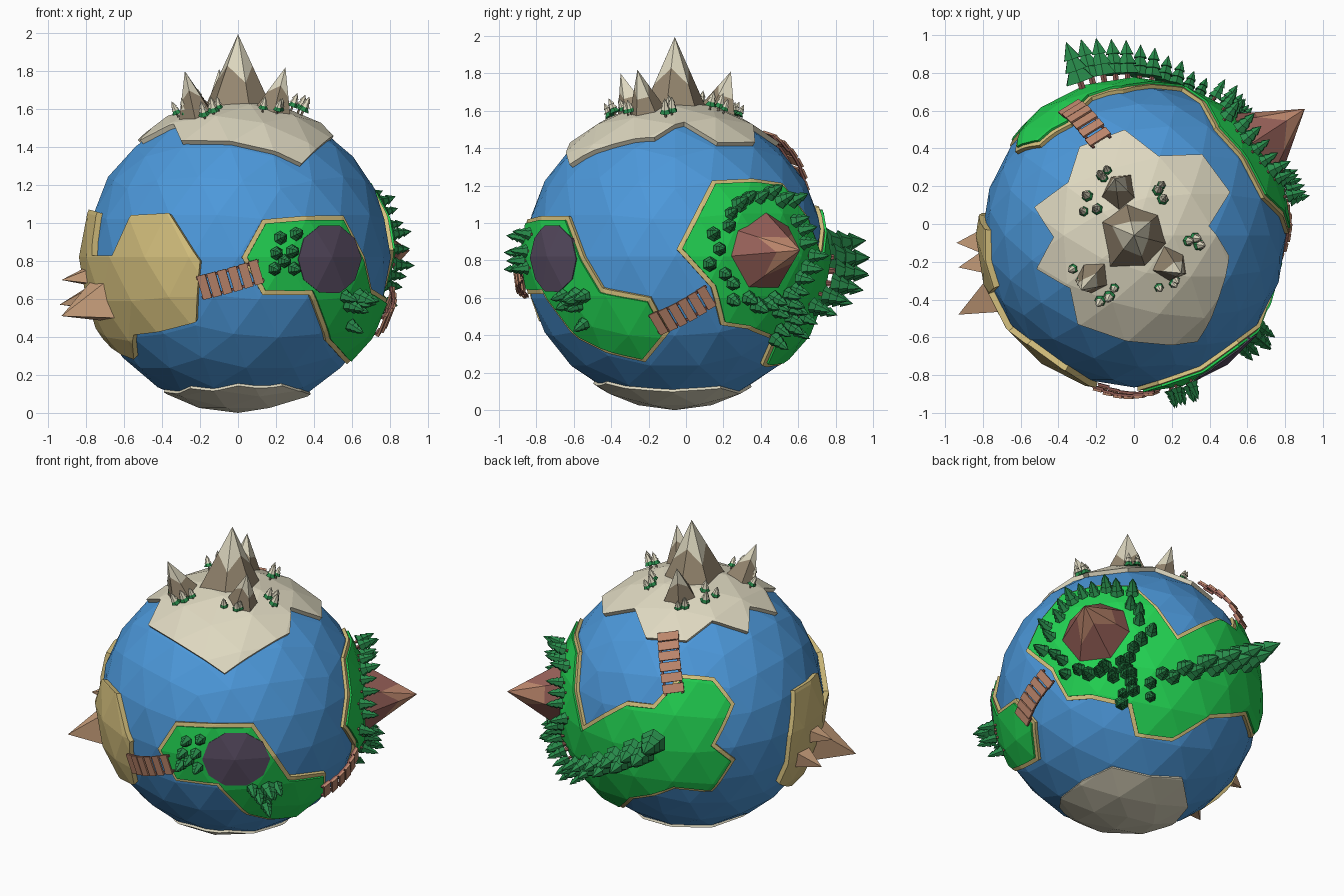
import bpy, bmesh, math, random
from mathutils import Vector, Matrix

random.seed(4)
if "Cube" in bpy.data.objects:
    bpy.data.objects.remove(bpy.data.objects["Cube"])

CENTRE = Vector((0, -0.06, 0.82))
R = 0.83
X, Y, Z = Vector((1, 0, 0)), Vector((0, 1, 0)), Vector((0, 0, 1))
# Sides of the globe as (right, up, outward) axes
FRONT, EAST, BACK, WEST = (X, Z, -Y), (Y, Z, X), (-X, Z, Y), (-Y, Z, -X)
TOP, BOTTOM = (X, Y, Z), (X, Y, -Z)


# Materials
def material(name, r, g, b):
    rgb = [((c / 255 + 0.055) / 1.055) ** 2.4 for c in (r, g, b)] + [1]
    m = bpy.data.materials.new(name)
    m.use_nodes = True
    m.diffuse_color = rgb
    m.node_tree.nodes["Principled BSDF"].inputs["Base Color"].default_value = rgb
    return m


water = material("water_blue", 76, 152, 218)
grass = material("grass_green", 34, 210, 82)
sand = material("sand", 214, 193, 126)
snow = material("snow_cream", 222, 216, 192)
rock = material("rock_grey_brown", 150, 135, 112)
pine = material("pine_green", 40, 140, 75)
lake = material("lake_purple", 88, 76, 98)
lava_rock = material("volcano_brown", 150, 96, 88)
clay = material("clay", 188, 134, 108)
tan = material("desert_rock_tan", 208, 165, 128)


def finish(bm, name, *mats):
    mesh = bpy.data.meshes.new(name)
    bm.to_mesh(mesh)
    bm.free()
    for m in mats:
        mesh.materials.append(m)
    ob = bpy.data.objects.new(name, mesh)
    ob.location = CENTRE
    bpy.context.collection.objects.link(ob)


def spot(side, u, v):
    w = math.sqrt(max(0, R * R - u * u - v * v))
    return (side[0] * u + side[1] * v + side[2] * w).normalized()


def outline(*runs):
    return [spot(side, u, v) for side, pts in runs for u, v in pts]


def edge_pairs(poly):
    return list(zip(poly, poly[1:] + poly[:1]))


# Move a spherical outline inwards by a width
def shrink(poly, width):
    mid = sum(poly, Vector())
    area = sum((a.cross(b) for a, b in edge_pairs(poly)), Vector()).dot(mid)
    sign = 1 if area > 0 else -1
    normals = [a.cross(b).normalized() * sign for a, b in edge_pairs(poly)]
    return [(p + width * (normals[i - 1] + normals[i])
             / max(0.4, 1 + normals[i - 1].dot(normals[i]))).normalized()
            for i, p in enumerate(poly)]


def inside(p, poly, mid):
    if p.dot(mid) <= 0:
        return False
    e1 = p.orthogonal().normalized()
    e2 = p.cross(e1)
    angles = [math.atan2(q.dot(e2), q.dot(e1)) for q in poly]
    turn = sum((b - a + math.pi) % math.tau - math.pi for a, b in edge_pairs(angles))
    return abs(turn) > math.pi


# Raised faceted plate cut from the globe along an outline
def plate(name, poly, radius, mat):
    mid = sum(poly, Vector()).normalized()
    bm = bmesh.new()
    bmesh.ops.create_icosphere(bm, subdivisions=3, radius=radius)
    far = [f for f in bm.faces if f.calc_center_median().dot(mid) < -0.2]
    bmesh.ops.delete(bm, geom=far, context='FACES')
    for a, b in edge_pairs(poly):
        bmesh.ops.bisect_plane(bm, geom=bm.verts[:] + bm.edges[:] + bm.faces[:],
                               dist=1e-5, plane_co=(0, 0, 0), plane_no=a.cross(b))
    out = [f for f in bm.faces
           if not inside(f.calc_center_median().normalized(), poly, mid)]
    bmesh.ops.delete(bm, geom=out, context='FACES')
    bmesh.ops.dissolve_limit(bm, angle_limit=0.01, verts=bm.verts[:], edges=bm.edges[:])
    top = bm.faces[:]
    rim = bmesh.ops.extrude_edge_only(bm, edges=[e for e in bm.edges if e.is_boundary])
    for v in rim["geom"]:
        if isinstance(v, bmesh.types.BMVert):
            v.co *= 0.95
    bmesh.ops.recalc_face_normals(bm, faces=bm.faces[:])
    if top[0].normal.dot(top[0].calc_center_median()) < 0:
        bmesh.ops.reverse_faces(bm, faces=bm.faces[:])
    finish(bm, name, mat)


# Globe and land
globe = bmesh.new()
bmesh.ops.create_icosphere(globe, subdivisions=3, radius=0.805)
finish(globe, "ocean_globe", water)

north_cap = outline((TOP, [(.34, -.57), (.51, -.11), (.40, .05), (.51, .23), (.36, .43),
                           (.13, .42), (-.05, .56), (-.29, .47), (-.35, .28), (-.53, .15),
                           (-.43, -.01), (-.52, -.18), (-.34, -.28), (-.30, -.47), (-.04, -.56)]))
south_cap = outline((BOTTOM, [(.34, -.24), (.39, .02), (.34, .25), (-.09, .42), (-.31, .21),
                              (-.40, -.05), (-.26, -.34), (0, -.45), (.24, -.38)]))
desert = outline((FRONT, [(-.20, -.02), (-.22, -.34), (-.55, -.41), (-.55, -.54)]),
                 (WEST, [(-.12, -.36), (-.11, -.02), (-.03, .25), (.28, .24), (.31, .01)]),
                 (FRONT, [(-.66, .01), (-.56, .22), (-.36, .23)]))
south_isle = outline((FRONT, [(.02, 0), (.13, .20), (.56, .22)]),
                     (EAST, [(-.39, -.17), (-.13, -.22), (-.03, -.41), (-.16, -.57)]),
                     (FRONT, [(.56, -.55), (.47, -.45), (.38, -.20), (.13, -.20)]))
forest_land = outline((EAST, [(.01, .04), (.20, .41), (.58, .40)]),
                      (BACK, [(-.26, .02), (.06, .27), (.23, .28), (.34, .46), (.51, .44),
                              (.64, .28), (.59, .04), (.67, -.08), (.54, -.31), (.36, -.28),
                              (.06, -.42), (-.12, -.59), (-.34, -.59), (-.445, -.45)]),
                      (EAST, [(.39, -.39), (.25, -.37), (.20, -.17)]))
plate("north_snow_cap", north_cap, 0.832, snow)
plate("south_snow_cap", south_cap, 0.82, snow)
plate("desert", desert, 0.838, sand)
for name, land in (("south_isle", south_isle), ("forest_land", forest_land)):
    plate(name + "_beach", land, 0.826, sand)
    plate(name + "_grass", shrink(land, 0.03), 0.838, grass)
pool = [(.48 + .165 * math.cos(i * math.tau / 10), -.01 + .185 * math.sin(i * math.tau / 10))
        for i in range(10)]
plate("purple_lake", outline((FRONT, pool)), 0.845, lake)


# Peak with a jagged colour line: faces above it take the second material
def peak(name, tip, radius, sides, lower, upper, line=(.45, .65), wobble=.15):
    tip = Vector(tip)
    axis = tip.normalized()
    e1 = axis.orthogonal().normalized()
    e2 = axis.cross(e1)
    bm = bmesh.new()
    apex = bm.verts.new(tip)
    base, middle = [], []
    for i in range(sides):
        a = (i + random.uniform(-.15, .15)) * math.tau / sides
        r = radius * random.uniform(1 - wobble, 1 + wobble)
        p = axis * 0.78 + (e1 * math.cos(a) + e2 * math.sin(a)) * r
        base.append(bm.verts.new(p))
        middle.append(bm.verts.new(p.lerp(tip, line[i % 2])))
    for i in range(sides):
        j = (i + 1) % sides
        bm.faces.new((base[i], base[j], middle[j], middle[i]))
        bm.faces.new((middle[i], middle[j], apex)).material_index = 1
    bm.faces.new(base[::-1])
    finish(bm, name, lower, upper)


peak("main_mountain", (0, 0, 1.175), 0.20, 6, rock, snow, (.35, .58))
for i, tip in enumerate([(.25, -.2, 1.0), (-.28, -.29, .98), (-.1, .3, .99)]):
    peak(f"side_mountain_{i + 1}", tip, 0.11, 5, rock, snow, (.45, .65))
volcano_tip = Vector((.905, .67, .035))
peak("volcano", volcano_tip, 0.23, 7, lava_rock, clay, (.35, .68), .06)
for i, (tip, r) in enumerate([((-.93, -.42, -.31), .16), ((-.93, -.17, -.12), .09),
                              ((-.94, -.04, -.25), .09)]):
    peak(f"desert_spike_{i + 1}", tip, r, 4, tan, tan)


# Trees: trunk and three stacked cones standing away from the globe
def cone(bm, axis, start, depth, r1, r2, mat, sides=6):
    m = Matrix.Translation(axis * (start + depth / 2)) @ axis.to_track_quat('Z', 'Y').to_matrix().to_4x4()
    new = bmesh.ops.create_cone(bm, cap_ends=True, segments=sides, radius1=r1,
                                radius2=r2, depth=depth, matrix=m)
    for v in new["verts"]:
        for f in v.link_faces:
            f.material_index = mat


def grove(name, trees, *mats):
    bm = bmesh.new()
    for axis, h in trees:
        axis = Vector(axis).normalized()
        cone(bm, axis, 0.80, 0.05 + h * .15, h * .07, h * .07, 0, 5)
        for k in range(3):
            cone(bm, axis, 0.83 + h * (.15 + .25 * k), h * .38, h * (.34 - .07 * k),
                 h * (.1 - .05 * k), 1 if k else 2)
    finish(bm, name, *mats)


def scatter(mid, spread, count, size):
    return [(Vector(mid) + Vector([random.uniform(-spread, spread) for _ in range(3)]),
             size * random.uniform(.85, 1.15)) for _ in range(count)]


axis = volcano_tip.normalized()
e1 = axis.orthogonal().normalized()
e2 = axis.cross(e1)
ring = []
for i in range(26):
    a = i * math.tau / 26
    d = random.uniform(.33, .45)
    ring.append((axis + (e1 * math.cos(a) + e2 * math.sin(a)) * d, random.uniform(.11, .14)))
grove("volcano_trees", ring, lava_rock, pine, pine)
row_start, row_end = Vector((.40, .70, -.33)).normalized(), Vector((-.33, .94, .03)).normalized()
row = [(row_start.slerp(row_end, i / 11) + Z * (.05 * (i % 2)), .12 + .012 * i) for i in range(12)]
grove("back_tree_row", row, lava_rock, pine, pine)
grove("lower_forest", scatter((.46, .60, -.33), .13, 11, .12), lava_rock, pine, pine)
isle_trees = [(spot(FRONT, u, v), .11) for u, v in
              [(.22, .10), (.30, .12), (.20, .02), (.28, .03), (.19, -.06), (.29, -.06), (.24, -.02)]]
grove("isle_bushes", isle_trees, lava_rock, pine, pine)
grove("isle_trees", scatter((.61, -.50, -.28), .09, 9, .13), lava_rock, pine, pine)
frosted = []
for x, y in [(-.14, .32), (-.22, .16), (.14, .22), (.31, -.06), (.18, -.24), (-.28, -.19), (-.14, -.32)]:
    frosted += scatter((x, y, .76), .055, 3, .085)
grove("frosted_trees", frosted, rock, snow, pine)


# Arched plank bridges with side rails
def bridge(name, start, end, arch, planks=6, width=0.13):
    bm = bmesh.new()
    step = start.angle(end) * 0.84 / planks

    def box(t, offset, size, lift, mat):
        out = start.slerp(end, t)
        across = out.cross(end - start).normalized()
        along = across.cross(out)
        basis = Matrix((along, across, out)).transposed().to_4x4()
        height = 0.835 + arch * math.sin(math.pi * t) + lift
        m = Matrix.Translation(out * height + across * offset) @ basis @ Matrix.Diagonal((*size, 1))
        for v in bmesh.ops.create_cube(bm, size=1, matrix=m)["verts"]:
            for f in v.link_faces:
                f.material_index = mat

    for i in range(planks):
        t = (i + .5) / planks
        box(t, 0, (step * .84, width, .012), .006, 0)
        for s in (-1, 1):
            box(t, s * width * .4, (step * 1.1, .014, .012), -.006, 1)
    finish(bm, name, clay, lava_rock)


bridge("front_bridge", spot(FRONT, -.20, -.16), spot(FRONT, .12, -.07), .02)
bridge("east_bridge", spot(EAST, -.11, -.36), spot(EAST, .19, -.20), .02)
bridge("north_bridge", spot(TOP, -.34, .67), spot(TOP, -.17, .49), .03)
